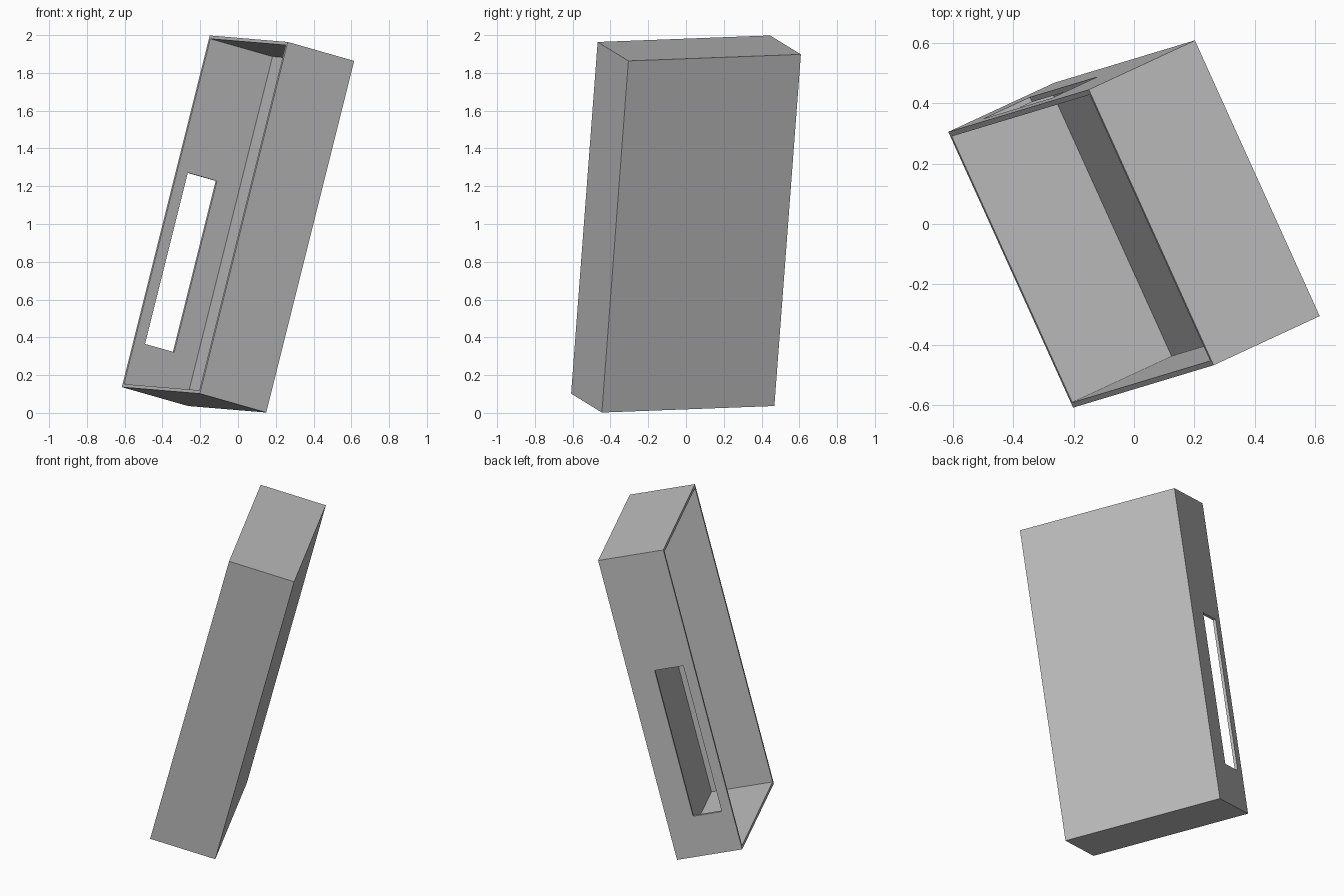
import bpy, bmesh
from mathutils import Vector, Matrix

if "Cube" in bpy.data.objects:
    bpy.data.objects.remove(bpy.data.objects["Cube"], do_unlink=True)

DEPTH, WIDTH, LENGTH = 0.4, 1.003, 1.924
WALL = 0.025

grey = bpy.data.materials.new("plain grey")
grey.use_nodes = True
colour = (0.51, 0.51, 0.51, 1)
grey.diffuse_color = colour
grey.node_tree.nodes["Principled BSDF"].inputs["Base Color"].default_value = colour

# Leaning pose: local z runs along the tray, local x through its depth
long_axis = Vector((0.242, 0.073, 0.968)).normalized()
side_axis = long_axis.cross(Vector((0.878, 0.407, -0.254))).normalized()
depth_axis = side_axis.cross(long_axis)
pose = Matrix((depth_axis, side_axis, long_axis)).transposed().to_4x4()
pose.translation = (0, 0, 1)


def block(name, size, centre=(0, 0, 0), hollow=False):
    """Box in the leaning frame, optionally hollowed from its -x side."""
    bm = bmesh.new()
    bmesh.ops.create_cube(bm, size=1)
    bmesh.ops.scale(bm, vec=size, verts=bm.verts)
    bmesh.ops.translate(bm, vec=centre, verts=bm.verts)
    if hollow:
        mouth = min(bm.faces, key=lambda f: f.calc_center_median().x)
        bmesh.ops.inset_individual(bm, faces=[mouth], thickness=WALL)
        floor = bmesh.ops.extrude_discrete_faces(bm, faces=[mouth])["faces"][0]
        bmesh.ops.translate(bm, vec=(size[0] - WALL, 0, 0), verts=floor.verts)
    bmesh.ops.recalc_face_normals(bm, faces=bm.faces)
    mesh = bpy.data.meshes.new(name)
    bm.to_mesh(mesh)
    bm.free()
    mesh.materials.append(grey)
    obj = bpy.data.objects.new(name, mesh)
    bpy.context.collection.objects.link(obj)
    obj.matrix_world = pose
    return obj


# Open tray with thin walls
tray = block("open_tray", (DEPTH, WIDTH, LENGTH), hollow=True)

# Slot through the back long wall
near, far, low, high = 0.062, 0.238, 0.253, 1.19
cutter = block("slot_cutter", (far - near, 4 * WALL, high - low),
               ((near + far - DEPTH) / 2, WIDTH / 2, (low + high - LENGTH) / 2))
cutter.hide_render = True
cutter.hide_viewport = True

slot = tray.modifiers.new("slot", "BOOLEAN")
slot.operation = "DIFFERENCE"
slot.solver = "EXACT"
slot.object = cutter
